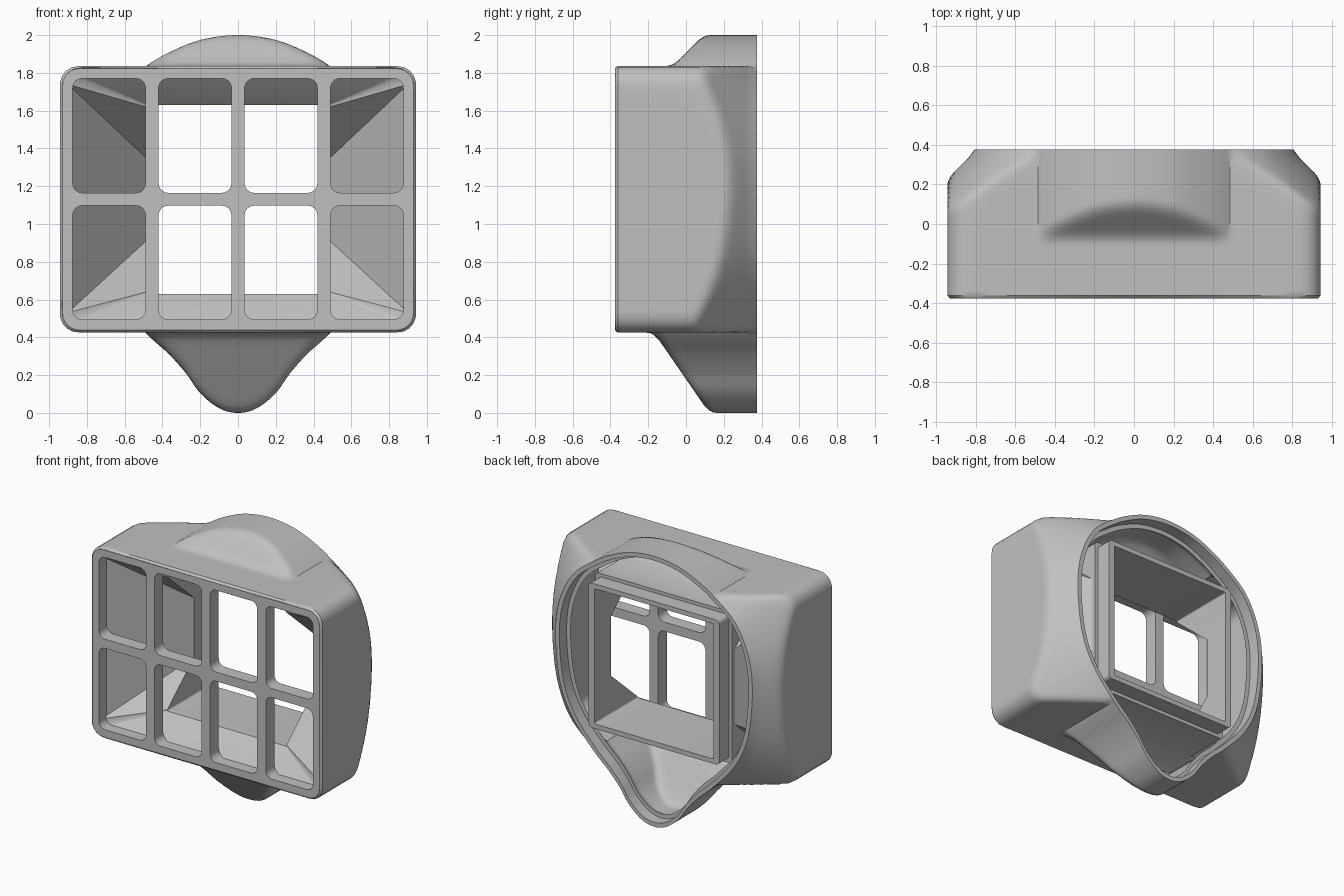
import bpy, bmesh, math
from mathutils import Vector

cube = bpy.data.objects.get("Cube")
if cube:
    bpy.data.objects.remove(cube, do_unlink=True)

grey = bpy.data.materials.new("plain_grey")
grey.use_nodes = True
colour = (0.53, 0.53, 0.53, 1)
grey.diffuse_color = colour
grey.node_tree.nodes["Principled BSDF"].inputs["Base Color"].default_value = colour

FRONT, BACK = -0.375, 0.375
WALL = 0.05
BOX_X, BOX_LOW, BOX_HIGH, BOX_R = 0.943, 0.425, 1.837, 0.1
CENTRE = Vector((0, 1.2))


def finish(obj, angle=32):
    """Give the part its colour and smooth its curved faces."""
    obj.data.materials.clear()
    obj.data.materials.append(grey)
    bpy.ops.object.select_all(action='DESELECT')
    obj.select_set(True)
    bpy.context.view_layer.objects.active = obj
    bpy.ops.object.shade_smooth_by_angle(angle=math.radians(angle))


def closed_loft(name, rings):
    """Join rings of equal length into a closed tube with a solid wall."""
    bm = bmesh.new()
    grid = [[bm.verts.new(p) for p in ring] for ring in rings]
    for a, b in zip(grid, grid[1:] + grid[:1]):
        for i in range(len(a)):
            j = (i + 1) % len(a)
            bm.faces.new((a[i], a[j], b[j], b[i]))
    bmesh.ops.recalc_face_normals(bm, faces=bm.faces)
    mesh = bpy.data.meshes.new(name)
    bm.to_mesh(mesh)
    bm.free()
    obj = bpy.data.objects.new(name, mesh)
    bpy.context.collection.objects.link(obj)
    finish(obj)


def rounded_rect(x0, x1, z0, z1, r, steps=6):
    points = []
    corners = [(x1 - r, z1 - r), (x0 + r, z1 - r), (x0 + r, z0 + r), (x1 - r, z0 + r)]
    for k, (cx, cz) in enumerate(corners):
        for s in range(steps + 1):
            a = math.pi / 2 * (k + s / steps)
            points.append((cx + r * math.cos(a), cz + r * math.sin(a)))
    return points


def smooth_loop(points, steps):
    """Closed Catmull-Rom curve through the points."""
    out, n = [], len(points)
    for i in range(n):
        a, b, c, d = (Vector(points[(i + k) % n]) for k in (-1, 0, 1, 2))
        for s in range(steps):
            t = s / steps
            out.append(0.5 * (2 * b + (c - a) * t + (2 * a - 5 * b + 4 * c - d) * t ** 2
                              + (3 * b - a - 3 * c + d) * t ** 3))
    return out


def box_radius(d):
    """Distance from the centre to the rounded box outline in direction d."""
    mid, half = (BOX_LOW + BOX_HIGH) / 2, (BOX_HIGH - BOX_LOW) / 2
    low, high = 0.0, 2.0
    for _ in range(40):
        r = (low + high) / 2
        p = CENTRE + d * r
        qx = abs(p.x) - BOX_X + BOX_R
        qz = abs(p.y - mid) - half + BOX_R
        dist = math.hypot(max(qx, 0), max(qz, 0)) + min(max(qx, qz), 0) - BOX_R
        low, high = (r, high) if dist < 0 else (low, r)
    return low


def shell_profile(d, rim):
    """Wall section, as depth and radius, from the box front to the rim and back inside."""
    box = box_radius(d)
    if rim < box:                       # sides and corners taper in to the rim
        y2 = BACK - 0.01
        y1 = y2 - (box - rim)
    else:                               # crown and chin ramp out to the rim
        y1, slope = (-0.07, 1.0) if d.y > 0 else (-0.17, 1.45)
        y2 = y1 + (rim - box) * abs(d.y) / slope
    span = max(y2 - y1, 0.0001)

    def radius(y):
        """Ramp from box to rim with softened ends."""
        soft = [min(max((y + k * 0.01 - y1) / span, 0), 1) for k in range(-3, 4)]
        return box + (rim - box) * sum(soft) / len(soft)

    levels = [FRONT + 0.015 + 0.024 * i for i in range(30)]
    outside = [(y, radius(y)) for y in levels]
    inside = [(y, radius(y) - WALL) for y in reversed(levels[1:]) if y < 0.27]
    return ([(FRONT, box - 0.015)] + outside
            + [(BACK, rim), (BACK, rim - 0.032), (0.29, rim - 0.032), (0.29, rim - 0.065)]
            + inside)


# Outer shell: box front blending into the egg-shaped rim
half_outline = [(0, 2.0), (0.18, 1.979), (0.33, 1.925), (0.485, 1.837), (0.67, 1.68),
                (0.78, 1.44), (0.805, 1.17), (0.765, 0.85), (0.66, 0.62), (0.49, 0.425),
                (0.37, 0.315), (0.28, 0.215), (0.2, 0.105), (0.1, 0.025), (0, 0)]
outline = half_outline + [(-x, z) for x, z in half_outline[-2:0:-1]]
columns = []
for p in smooth_loop(outline, 10):
    ray = p - CENTRE
    d = ray.normalized()
    columns.append([(d.x * r, y, CENTRE.y + d.y * r) for y, r in shell_profile(d, ray.length)])
closed_loft("outer_shell", columns)


# Funnel with mitred corners, narrowing to a sleeve with a stepped collar
def sleeve_ring(half_x, low, high, y, r, inset, deeper):
    """Rounded rectangle whose upright sides sit deeper between two inset points."""
    corner = rounded_rect(-half_x, half_x, low, high, r)
    n = len(corner) // 4
    ring = []
    for k in range(4):
        ring += [(x, y, z) for x, z in corner[k * n:(k + 1) * n]]
        if k == 1:
            ring += [(-half_x, y + deeper, high - inset), (-half_x, y + deeper, low + inset)]
        elif k == 3:
            ring += [(half_x, y + deeper, low + inset), (half_x, y + deeper, high - inset)]
    return ring


sections = [(0.885, 0.485, 1.785, -0.3, 0.05, 0.06, 0),
            (0.487, 0.63, 1.63, -0.13, 0.01, 0.28, 0.31),
            (0.487, 0.63, 1.63, BACK, 0.01, 0.28, 0),
            (0.535, 0.595, 1.665, BACK, 0.03, 0.28, 0),
            (0.535, 0.595, 1.665, 0.26, 0.03, 0.28, 0),
            (0.56, 0.57, 1.69, 0.26, 0.03, 0.28, 0),
            (0.56, 0.57, 1.69, -0.06, 0.03, 0.28, 0.29),
            (0.91, 0.46, 1.81, -0.28, 0.05, 0.06, 0)]
closed_loft("funnel_sleeve", [sleeve_ring(*section) for section in sections])

# Front grille: one plate with eight rounded openings
loops = [rounded_rect(-BOX_X + 0.015, BOX_X - 0.015, BOX_LOW + 0.015, BOX_HIGH - 0.015, 0.085)]
for x0, x1 in ((0.035, 0.42), (0.49, 0.875)):
    for z0, z1 in ((0.495, 1.097), (1.165, 1.77)):
        loops.append(rounded_rect(x0, x1, z0, z1, 0.05))
        loops.append(rounded_rect(-x1, -x0, z0, z1, 0.05))
curve = bpy.data.curves.new("front_grille", 'CURVE')
curve.dimensions = '2D'
curve.fill_mode = 'BOTH'
curve.extrude = 0.05
for loop in loops:
    spline = curve.splines.new('POLY')
    spline.points.add(len(loop) - 1)
    for point, (x, z) in zip(spline.points, loop):
        point.co = (x, z, 0, 1)
    spline.use_cyclic_u = True
grille = bpy.data.objects.new("front_grille", curve)
bpy.context.collection.objects.link(grille)
grille.rotation_euler = (math.pi / 2, 0, 0)
grille.location = (0, FRONT + 0.05, 0)
bpy.ops.object.select_all(action='DESELECT')
grille.select_set(True)
bpy.context.view_layer.objects.active = grille
bpy.ops.object.convert(target='MESH')
grille = bpy.context.view_layer.objects.active
grille.name = "front_grille"
finish(grille)
